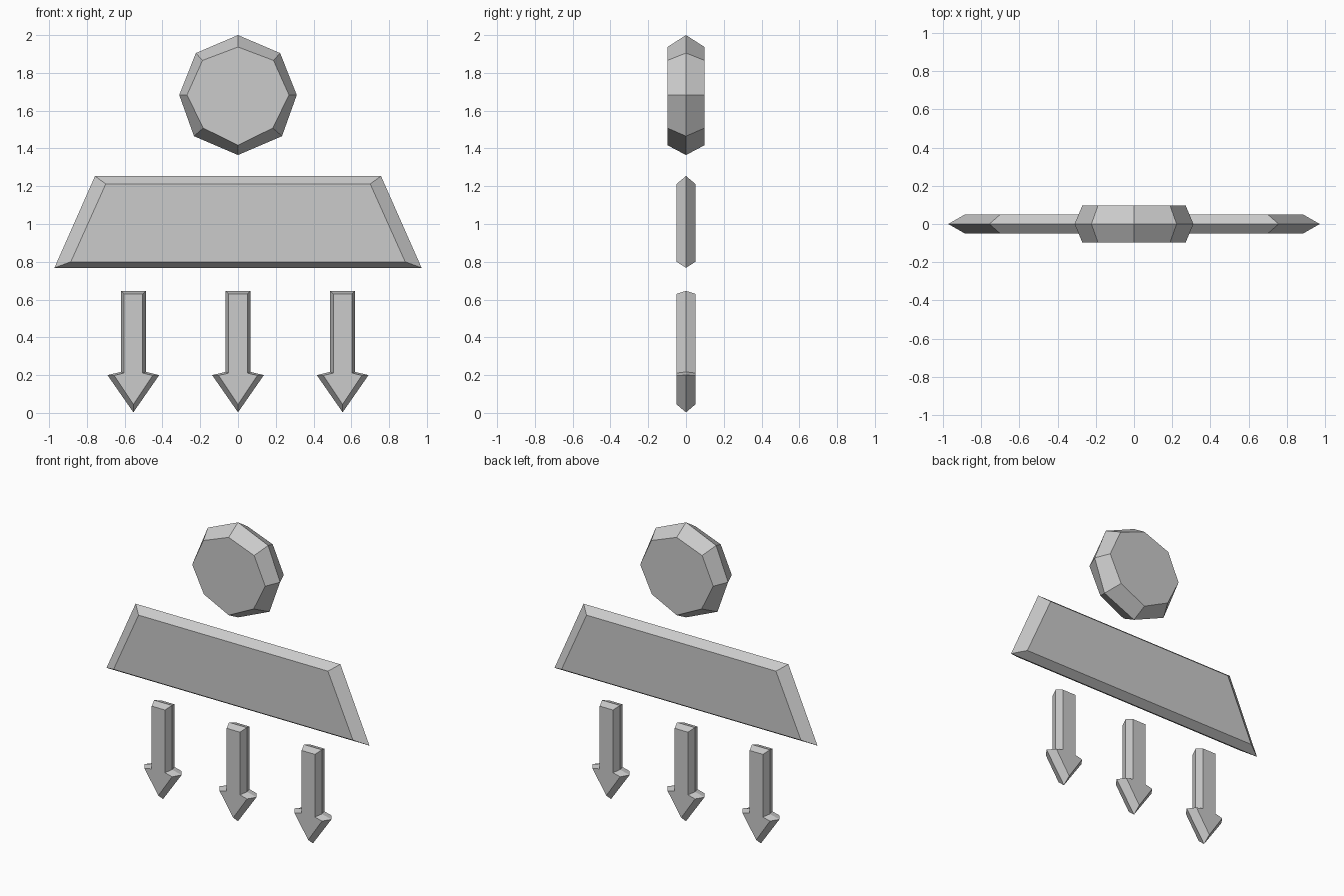
import bpy, bmesh

if "Cube" in bpy.data.objects:
    bpy.data.objects.remove(bpy.data.objects["Cube"])


def mirrored(half):
    """Close a right-hand half profile (top to bottom) by mirroring it in x."""
    return half + [(-x, z) for x, z in reversed(half) if x > 0]


def bevelled_plate(name, rim_half, face_half, depth, x0=0.0):
    """Flat front and back faces sloping out to a sharp rim at y = 0."""
    rim, face = mirrored(rim_half), mirrored(face_half)
    bm = bmesh.new()
    front, middle, back = [
        [bm.verts.new((x, y, z)) for x, z in pts]
        for pts, y in ((face, -depth), (rim, 0), (face, depth))]
    bm.faces.new(front)
    bm.faces.new(back[::-1])
    n = len(rim)
    for a, b in ((front, middle), (middle, back)):
        for i in range(n):
            j = (i + 1) % n
            bm.faces.new((a[i], b[i], b[j], a[j]))
    bmesh.ops.recalc_face_normals(bm, faces=bm.faces[:])
    mesh = bpy.data.meshes.new(name)
    bm.to_mesh(mesh)
    bm.free()
    obj = bpy.data.objects.new(name, mesh)
    obj.location.x = x0
    bpy.context.collection.objects.link(obj)
    return obj


# Eight-sided disc on top
bevelled_plate(
    "octagon_disc",
    [(0, 2.0), (0.223, 1.905), (0.311, 1.683), (0.233, 1.465), (0, 1.365)],
    [(0, 1.937), (0.188, 1.866), (0.27, 1.683), (0.184, 1.508), (0, 1.417)],
    0.098)

# Wide trapezoid in the middle
bevelled_plate(
    "trapezoid_plate",
    [(0.757, 1.254), (0.972, 0.768)],
    [(0.70, 1.212), (0.885, 0.80)],
    0.05)

# Three arrows pointing down
for label, x in (("left", -0.554), ("centre", 0), ("right", 0.554)):
    bevelled_plate(
        f"{label}_arrow",
        [(0.066, 0.646), (0.066, 0.217), (0.137, 0.20), (0, 0.003)],
        [(0.049, 0.63), (0.049, 0.211), (0.102, 0.198), (0, 0.045)],
        0.05, x)
